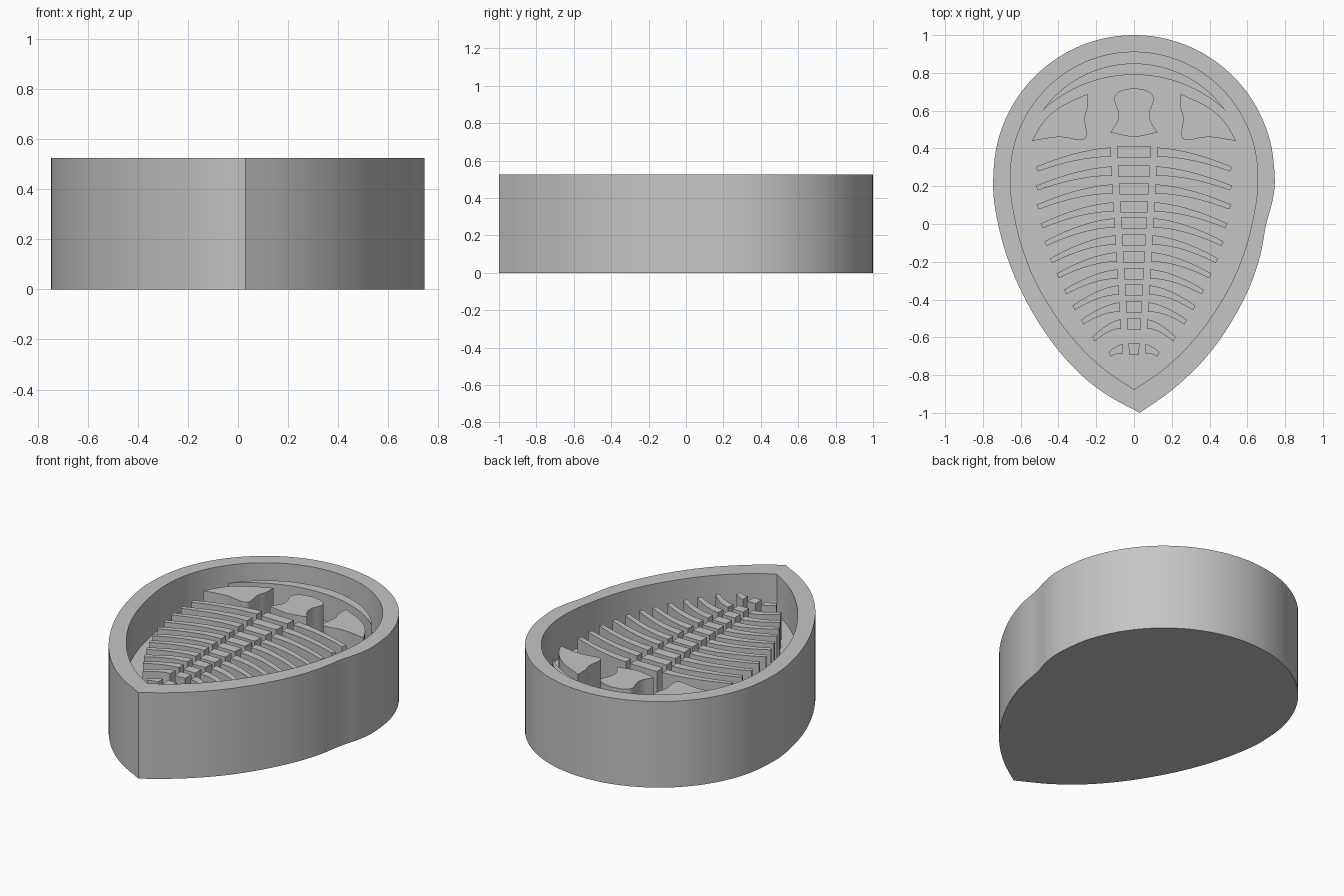
import bpy, bmesh, math
from mathutils import Vector
from mathutils.geometry import interpolate_bezier

if "Cube" in bpy.data.objects:
    bpy.data.objects.remove(bpy.data.objects["Cube"])

HEIGHT, FLOOR, RELIEF = 0.525, 0.28, 0.445

clay = bpy.data.materials.new("grey")
clay.diffuse_color = (0.56, 0.56, 0.56, 1)
clay.use_nodes = True
clay.node_tree.nodes["Principled BSDF"].inputs["Base Color"].default_value = clay.diffuse_color


def spline(pts, steps=8):
    """Smooth open curve through the points."""
    p = [Vector((x, y, 0)) for x, y in pts]
    out = []
    for i in range(len(p) - 1):
        a, b = p[i], p[i + 1]
        ta = (b - p[i - 1]) / 6 if i > 0 else (b - a) / 3
        tb = (p[i + 2] - a) / 6 if i + 2 < len(p) else (b - a) / 3
        out += interpolate_bezier(a, a + ta, b - tb, b, steps + 1)[:-1]
    return [(v.x, v.y) for v in out] + [tuple(pts[-1])]


def resample(pts, n):
    """Closed loop of n points with even spacing, keeping the first one."""
    p = [Vector(q) for q in pts] + [Vector(pts[0])]
    d = [0]
    for a, b in zip(p, p[1:]):
        d.append(d[-1] + (b - a).length)
    out, k = [], 0
    for i in range(n):
        t = d[-1] * i / n
        while d[k + 1] < t:
            k += 1
        f = (t - d[k]) / max(d[k + 1] - d[k], 1e-9)
        out.append(tuple(p[k].lerp(p[k + 1], f)))
    return out


def mirror(pts):
    return [(-x, y) for x, y in reversed(pts)]


def finish(bm, name):
    bmesh.ops.recalc_face_normals(bm, faces=bm.faces)
    me = bpy.data.meshes.new(name)
    bm.to_mesh(me)
    bm.free()
    me.materials.append(clay)
    ob = bpy.data.objects.new(name, me)
    bpy.context.collection.objects.link(ob)
    bpy.ops.object.select_all(action='DESELECT')
    ob.select_set(True)
    bpy.context.view_layer.objects.active = ob
    bpy.ops.object.shade_smooth_by_angle(angle=math.radians(30))


def prism(outline, name):
    """Raised flat-topped relief standing on the tray floor."""
    bm = bmesh.new()
    face = bm.faces.new([bm.verts.new((x, y, FLOOR)) for x, y in outline])
    top = bmesh.ops.extrude_face_region(bm, geom=[face])["geom"]
    for v in top:
        if isinstance(v, bmesh.types.BMVert):
            v.co.z = RELIEF
    finish(bm, name)


def pair(outline, name):
    prism(outline, name + "_right")
    prism(mirror(outline), name + "_left")


def crown(rx, ry):
    """Rounded rear half, from right to left."""
    return [(rx * math.cos(a), 0.25 + ry * math.sin(a))
            for a in (math.pi * i / 12 for i in range(13))]


# tray: pointed oval with a deep cavity
outer = spline([(0.03, -1), (0.2, -0.88), (0.36, -0.73), (0.49, -0.56), (0.6, -0.36),
                (0.665, -0.18), (0.7, 0.0), (0.735, 0.13)] + crown(0.745, 0.75)
               + [(-0.735, 0.08), (-0.68, -0.15), (-0.59, -0.37), (-0.46, -0.59),
                  (-0.31, -0.77), (-0.15, -0.9), (0.03, -1)])
side = [(0, -0.875), (0.13, -0.79), (0.26, -0.675), (0.39, -0.52),
        (0.51, -0.325), (0.59, -0.13), (0.64, 0.08)]
inner = spline(side + crown(0.655, 0.66) + mirror(side))
N = 160
outer, inner = resample(outer[:-1], N), resample(inner[:-1], N)
bm = bmesh.new()
rings = [[bm.verts.new((x, y, z)) for x, y in loop] for loop, z in
         ((outer, 0), (outer, HEIGHT), (inner, HEIGHT), (inner, FLOOR))]
for a, b in zip(rings, rings[1:]):
    for i in range(N):
        j = (i + 1) % N
        bm.faces.new((a[i], a[j], b[j], b[i]))
bm.faces.new(rings[0])
bm.faces.new(rings[-1])
finish(bm, "tray")

# crescent along the rounded end
def arc(tip_x, tip_y, top_y, n=32):
    h = top_y - tip_y
    r = (tip_x ** 2 + h ** 2) / (2 * h)
    a = math.asin(tip_x / r)
    return [(r * math.sin(a - 2 * a * i / n), top_y - r + r * math.cos(a - 2 * a * i / n))
            for i in range(n + 1)]

prism(arc(0.485, 0.6, 0.85) + arc(0.485, 0.6, 0.79)[::-1][1:-1], "head_crescent")

# head centre
half = spline([(0.125, 0.485), (0.09, 0.54), (0.083, 0.59), (0.105, 0.665), (0.07, 0.705), (0, 0.72)])
base = spline([(-0.125, 0.485), (0, 0.462), (0.125, 0.485)])
prism(half + mirror(half)[1:] + base[1:-1], "head_centre")

# cheeks
cheek = (spline([(0.54, 0.44), (0.48, 0.54), (0.39, 0.62), (0.245, 0.69)])
         + spline([(0.245, 0.69), (0.245, 0.62), (0.26, 0.56), (0.25, 0.475),
                   (0.265, 0.448), (0.3, 0.446), (0.4, 0.46), (0.54, 0.44)])[1:-1])
pair(cheek, "cheek")

# body segments: spine block plus a curved rib on each side
inner_y = [.38, .28, .185, .09, .005, -.085, -.175, -.265, -.35, -.44, -.53, -.66]
tip_x = [.52, .52, .515, .495, .475, .445, .41, .37, .325, .28, .22, .135]
drop = [.09, .09, .095, .10, .11, .11, .10, .095, .095, .08, .08, .03]
for k, y in enumerate(inner_y):
    f = (0.38 - y) / 1.04
    w = 0.088 - 0.062 * f
    prism([(-w, y - .03), (w, y - .03), (w + .003, y + .03), (-w - .003, y + .03)],
          f"spine_block_{k + 1}")
    x0 = 0.123 - 0.062 * f
    upper, lower = [], []
    for i in range(13):
        t = i / 12
        x = x0 + (tip_x[k] - x0) * t
        c = y - drop[k] * t ** 1.7
        h = 0.025 - 0.013 * t
        upper.append((x, c + h))
        lower.append((x - 0.012 * t, c - h))
    pair(lower + upper[::-1], f"rib_{k + 1}")
